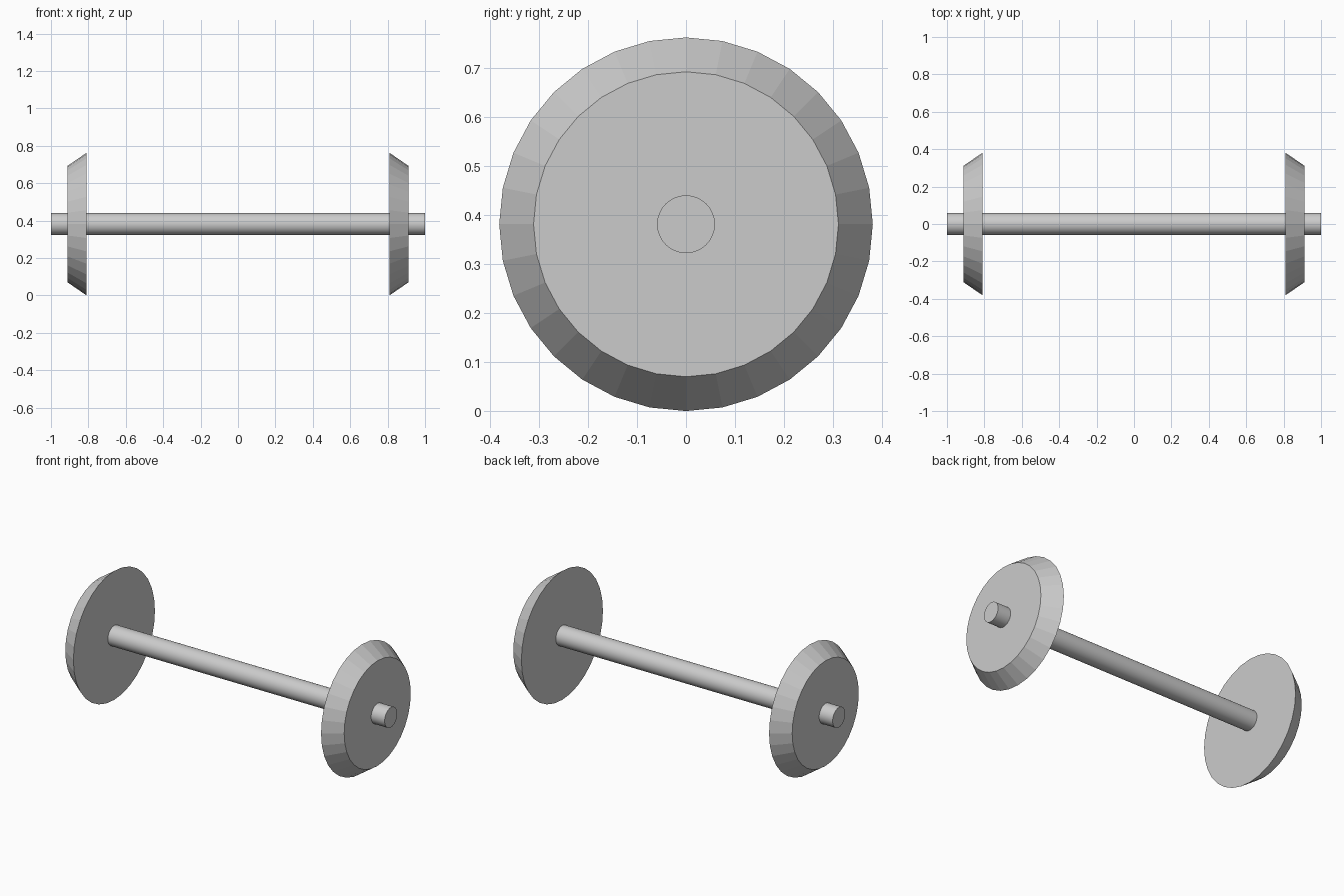
import bpy
import math

cube = bpy.data.objects.get("Cube")
if cube:
    bpy.data.objects.remove(cube, do_unlink=True)

AXLE_HEIGHT = 0.381
SIDES = 32

# One plain grey for every part
grey = bpy.data.materials.new("plain grey")
grey.use_nodes = True
colour = (0.6, 0.6, 0.6, 1)
grey.diffuse_color = colour
grey.node_tree.nodes["Principled BSDF"].inputs["Base Color"].default_value = colour


def disc(name, x, depth, r_start, r_end, turn):
    """Round part along the x axis; r_end is on the side it is turned toward."""
    bpy.ops.mesh.primitive_cone_add(
        vertices=SIDES, radius1=r_start, radius2=r_end, depth=depth,
        location=(x, 0, AXLE_HEIGHT), rotation=(0, turn * math.pi / 2, 0))
    part = bpy.context.object
    part.name = name
    part.data.materials.append(grey)
    return part


# Axle running through both wheels
axle = disc("axle", 0, 2.0, 0.059, 0.059, 1)
bpy.ops.object.shade_smooth_by_angle(angle=math.radians(30))

# Tapered wheels, wide face inward
for side, label in ((1, "left"), (-1, "right")):
    disc(label + "_wheel", side * 0.861, 0.102, 0.381, 0.311, side)
